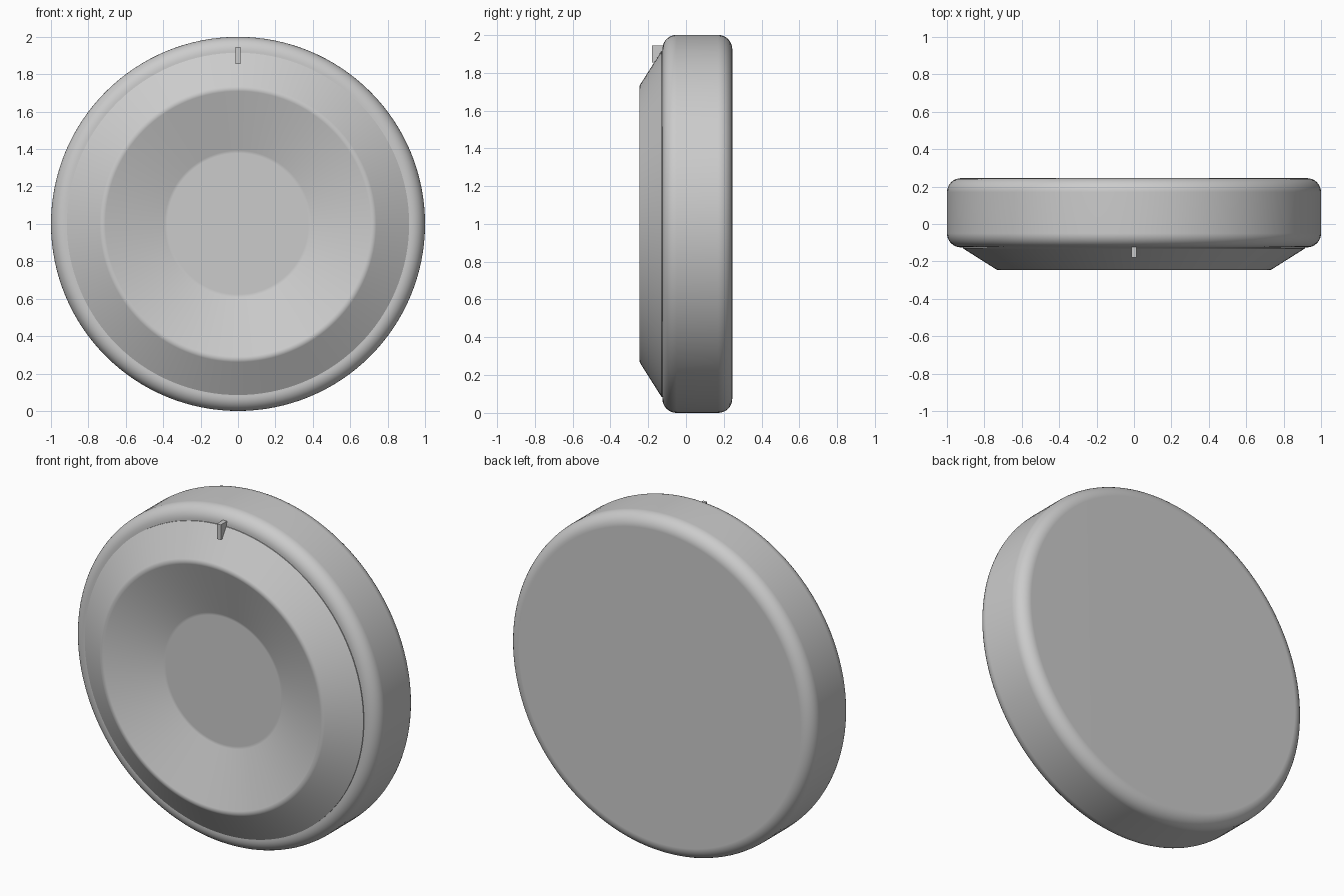
import bpy, bmesh, math
from mathutils import Vector, Matrix

cube = bpy.data.objects.get("Cube")
if cube:
    bpy.data.objects.remove(cube, do_unlink=True)

SEGMENTS = 128
CENTRE = Vector((0, 0, 1))

grey = bpy.data.materials.new("plain_grey")
grey.use_nodes = True
colour = (0.6, 0.6, 0.6, 1)
grey.diffuse_color = colour
grey.node_tree.nodes["Principled BSDF"].inputs["Base Color"].default_value = colour


def finish(name, bm):
    """Turn a bmesh into a shaded object."""
    bmesh.ops.recalc_face_normals(bm, faces=bm.faces)
    mesh = bpy.data.meshes.new(name)
    bm.to_mesh(mesh)
    bm.free()
    mesh.materials.append(grey)
    obj = bpy.data.objects.new(name, mesh)
    bpy.context.collection.objects.link(obj)
    return obj


def rounded(corners, steps=8):
    """Fillet each (radius, y, fillet) corner of an open profile."""
    pts = [Vector(c[:2]) for c in corners]
    out = []
    for i, p in enumerate(pts):
        fillet = corners[i][2]
        if not fillet:
            out.append(p)
            continue
        u = (pts[i - 1] - p).normalized()
        v = (pts[i + 1] - p).normalized()
        half = u.angle(v) / 2
        mid = p + (u + v).normalized() * fillet / math.sin(half)
        a = (p + u * fillet / math.tan(half) - mid).normalized()
        b = (p + v * fillet / math.tan(half) - mid).normalized()
        out += [mid + a.slerp(b, k / steps).normalized() * fillet
                for k in range(steps + 1)]
    return out


def lathe(name, corners):
    """Revolve a filleted profile around the front-to-back axis."""
    bm = bmesh.new()
    verts = [bm.verts.new(CENTRE + Vector((0, y, r))) for r, y in rounded(corners)]
    edges = [bm.edges.new(pair) for pair in zip(verts, verts[1:])]
    bmesh.ops.spin(bm, geom=verts + edges, cent=CENTRE, axis=(0, 1, 0),
                   angle=math.tau, steps=SEGMENTS, use_merge=True)
    bmesh.ops.remove_doubles(bm, verts=bm.verts, dist=0.0001)
    obj = finish(name, bm)
    obj.data.shade_smooth()
    obj.data.set_sharp_from_angle(angle=math.radians(30))
    weighted = obj.modifiers.new("weighted_normals", 'WEIGHTED_NORMAL')
    weighted.keep_sharp = True
    return obj


# Thick round body with soft edges, open at the front where the dished face sits
lathe("body", [(0, 0.245, 0), (1, 0.245, 0.075), (1, -0.125, 0.075), (0.9, -0.125, 0)])

# Raised sloping ring with a dished centre
lathe("dished_face", [(0.915, -0.12, 0), (0.915, -0.13, 0), (0.725, -0.25, 0.035),
                      (0.385, -0.137, 0.05), (0, -0.137, 0)])

# Small pointer at the top of the ring
bm = bmesh.new()
bmesh.ops.create_cube(bm, size=1, matrix=Matrix.Translation((0, -0.14, 1.9))
                      @ Matrix.Diagonal((0.026, 0.08, 0.09, 1)))
finish("pointer", bm)
